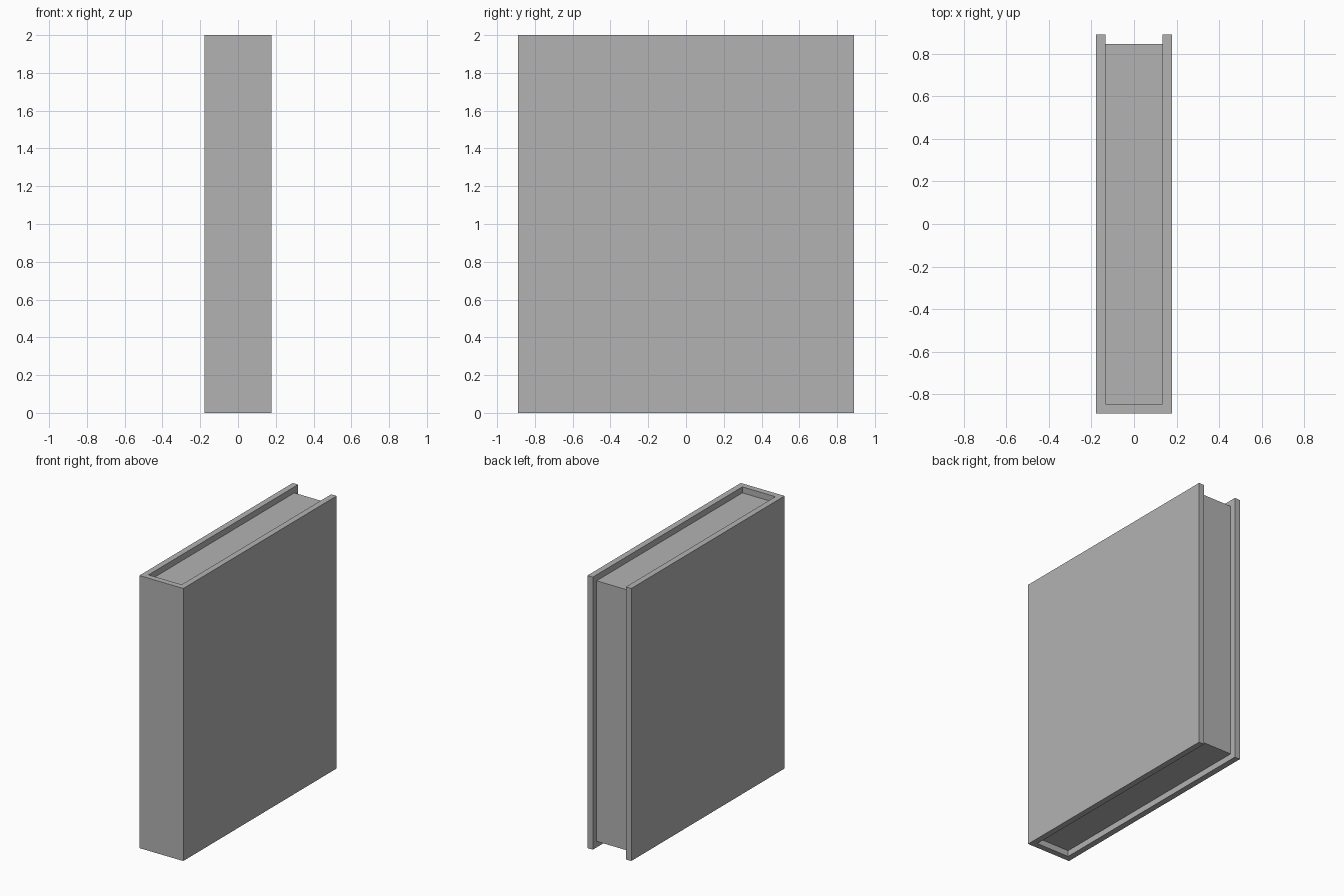
import bpy
import bmesh

default = bpy.data.objects.get("Cube")
if default:
    bpy.data.objects.remove(default, do_unlink=True)

HALF_W, HALF_D, HEIGHT = 0.178, 0.889, 2.0
BOARD = 0.044  # cover thickness, also the page inset

grey = bpy.data.materials.new("plain grey")
colour = (0.448, 0.448, 0.448, 1.0)
grey.use_nodes = True
grey.diffuse_color = colour
grey.node_tree.nodes["Principled BSDF"].inputs["Base Color"].default_value = colour


def extrude_profile(name, outline, bottom, top):
    """Extrude a counter-clockwise outline in the xy plane between two heights."""
    bm = bmesh.new()
    face = bm.faces.new([bm.verts.new((x, y, bottom)) for x, y in outline])
    result = bmesh.ops.extrude_face_region(bm, geom=[face], use_keep_orig=True)
    raised = [v for v in result["geom"] if isinstance(v, bmesh.types.BMVert)]
    bmesh.ops.translate(bm, verts=raised, vec=(0, 0, top - bottom))
    bmesh.ops.recalc_face_normals(bm, faces=bm.faces)
    mesh = bpy.data.meshes.new(name)
    bm.to_mesh(mesh)
    bm.free()
    mesh.materials.append(grey)
    obj = bpy.data.objects.new(name, mesh)
    bpy.context.collection.objects.link(obj)
    return obj


in_w, in_d = HALF_W - BOARD, HALF_D - BOARD

# Cover: two boards joined by the spine at the front
right_half = [(HALF_W, -HALF_D), (HALF_W, HALF_D), (in_w, HALF_D), (in_w, -in_d)]
left_half = [(-x, y) for x, y in reversed(right_half)]
extrude_profile("book_cover", right_half + left_half, 0, HEIGHT)

# Page block: set in from the open edges of the cover
pages = [(-in_w, -in_d), (in_w, -in_d), (in_w, in_d), (-in_w, in_d)]
extrude_profile("page_block", pages, BOARD, HEIGHT - BOARD)
